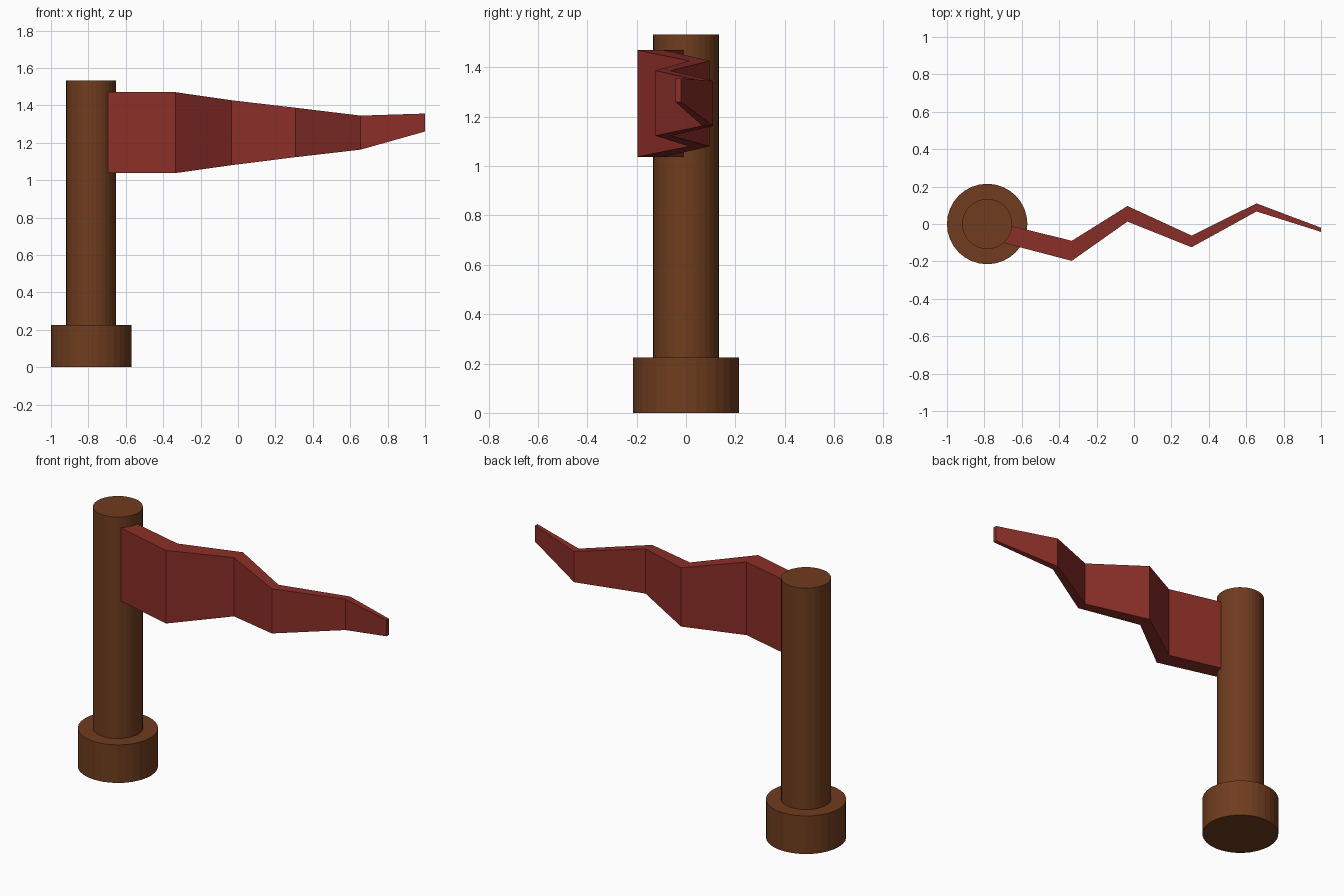
import bpy, bmesh, math

if "Cube" in bpy.data.objects:
    bpy.data.objects.remove(bpy.data.objects["Cube"])

def material(name, rgb):
    m = bpy.data.materials.new(name)
    m.diffuse_color = (*rgb, 1)
    m.use_nodes = True
    m.node_tree.nodes["Principled BSDF"].inputs["Base Color"].default_value = m.diffuse_color
    return m

def loft(name, rings, mat):
    """Skin a stack of equal-sized closed rings and cap both ends."""
    bm = bmesh.new()
    loops = [[bm.verts.new(p) for p in ring] for ring in rings]
    n = len(loops[0])
    for a, b in zip(loops, loops[1:]):
        for i in range(n):
            j = (i + 1) % n
            bm.faces.new((a[i], a[j], b[j], b[i]))
    bm.faces.new(loops[0][::-1])
    bm.faces.new(loops[-1])
    bmesh.ops.recalc_face_normals(bm, faces=bm.faces)
    mesh = bpy.data.meshes.new(name)
    bm.to_mesh(mesh)
    bm.free()
    mesh.materials.append(mat)
    obj = bpy.data.objects.new(name, mesh)
    bpy.context.collection.objects.link(obj)
    return obj

wood = material("wood", (0.16, 0.046, 0.013))
cloth = material("cloth", (0.26, 0.028, 0.021))

# Pole with its wider foot, turned from one stepped profile (radius, z)
SIDES, POLE_X = 32, -0.785
profile = [(0.215, 0), (0.215, 0.225), (0.134, 0.225), (0.134, 1.533)]
angles = [2 * math.pi * i / SIDES for i in range(SIDES)]
loft("pole", [[(POLE_X + r * math.cos(a), r * math.sin(a), z) for a in angles]
              for r, z in profile], wood)

# Waving, tapering flag: x, front y, back y, bottom z, top z per section
sections = [
    (-0.695, -0.102, 0.0, 1.038, 1.47),
    (-0.333, -0.197, -0.09, 1.038, 1.47),
    (-0.035, 0.013, 0.096, 1.08, 1.427),
    (0.308, -0.124, -0.062, 1.123, 1.387),
    (0.655, 0.067, 0.11, 1.163, 1.345),
    (1.0, -0.042, -0.02, 1.26, 1.356),
]
loft("flag", [[(x, f, lo), (x, b, lo), (x, b, hi), (x, f, hi)]
              for x, f, b, lo, hi in sections], cloth)
